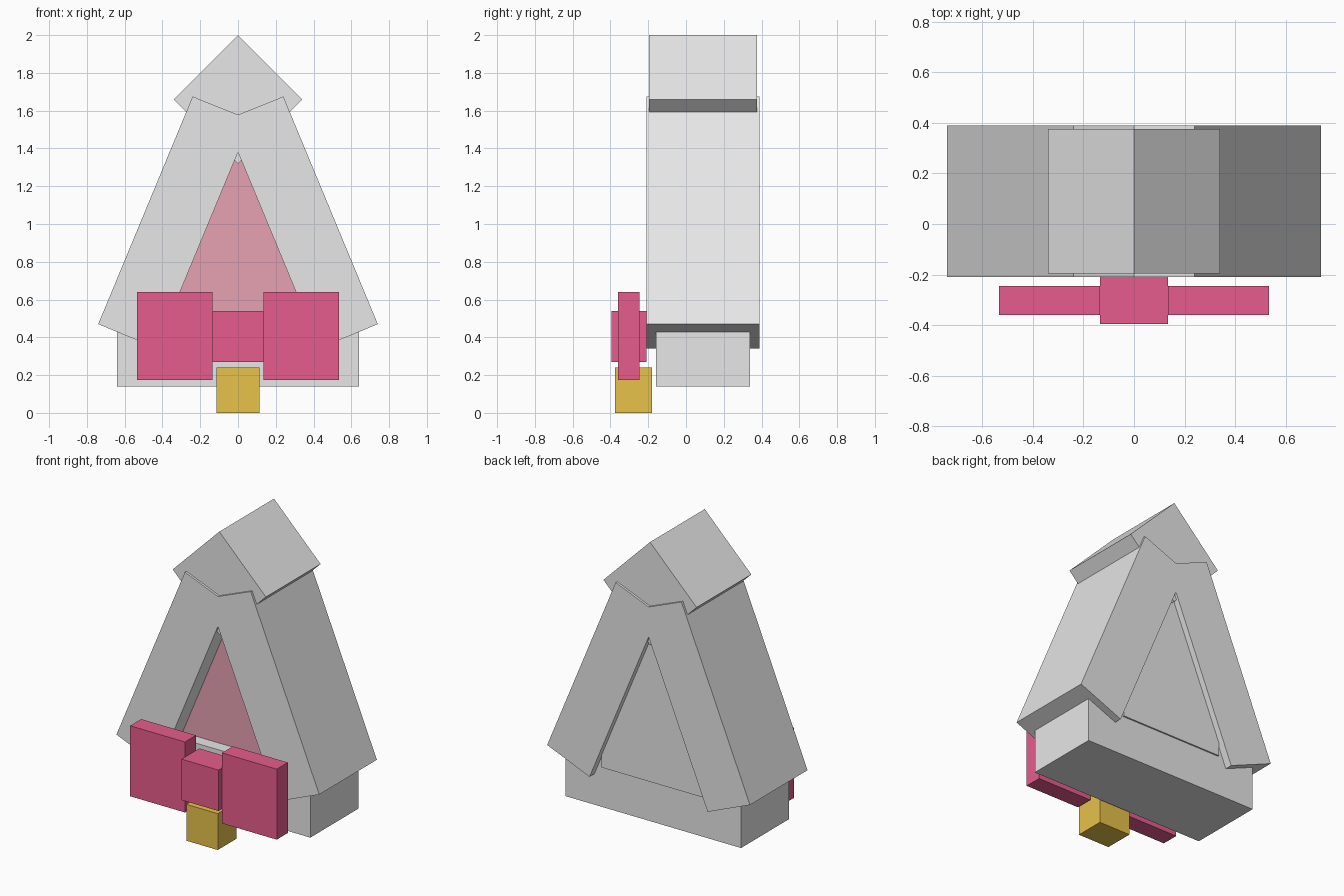
import bpy
import bmesh
from mathutils import Vector

cube = bpy.data.objects.get("Cube")
if cube:
    bpy.data.objects.remove(cube, do_unlink=True)


def material(name, rgb):
    mat = bpy.data.materials.new(name)
    mat.use_nodes = True
    color = (*rgb, 1.0)
    mat.diffuse_color = color
    mat.node_tree.nodes["Principled BSDF"].inputs["Base Color"].default_value = color
    return mat


grey = material("light_grey", (0.8, 0.8, 0.8))
pink = material("pink", (0.8, 0.107, 0.266))
pale_pink = material("pale_pink", (0.8, 0.36, 0.45))
yellow = material("yellow", (0.8, 0.54, 0.07))


def prism(name, profile, y0, y1, mat):
    """Extrude an x-z outline from y0 back to y1."""
    bm = bmesh.new()
    face = bm.faces.new([bm.verts.new((x, y0, z)) for x, z in profile])
    moved = bmesh.ops.extrude_face_region(bm, geom=[face])["geom"]
    verts = [g for g in moved if isinstance(g, bmesh.types.BMVert)]
    bmesh.ops.translate(bm, verts=verts, vec=Vector((0, y1 - y0, 0)))
    bmesh.ops.recalc_face_normals(bm, faces=bm.faces)
    mesh = bpy.data.meshes.new(name)
    bm.to_mesh(mesh)
    bm.free()
    mesh.materials.append(mat)
    obj = bpy.data.objects.new(name, mesh)
    bpy.context.collection.objects.link(obj)
    return obj


def box(name, x0, x1, y0, y1, z0, z1, mat):
    return prism(name, [(x0, z0), (x1, z0), (x1, z1), (x0, z1)], y0, y1, mat)


# Steep roof: two leaning slabs joined at the top
half = [(0.24, 1.675), (0.74, 0.47), (0.431, 0.342)]
mirrored = [(-x, z) for x, z in reversed(half)]
prism("steep_roof", [(0, 1.578)] + half + [(0, 1.38)] + mirrored, -0.21, 0.39, grey)

# Ridge cap: square beam turned on its corner
prism("ridge_cap", [(0, 2.0), (0.34, 1.66), (0, 1.32), (-0.34, 1.66)], -0.195, 0.375, grey)

# Base and the room between the slabs, with a painted front wall
box("base", -0.64, 0.64, -0.16, 0.34, 0.14, 0.54, grey)
room = box("inner_room", -0.37, 0.37, -0.08, 0.35, 0.405, 1.34, grey)
room.data.materials.append(pale_pink)
for poly in room.data.polygons:
    if poly.normal.y < -0.5:
        poly.material_index = 1

# Bow on the front: knot and two loops
box("bow_knot", -0.135, 0.135, -0.395, -0.21, 0.27, 0.54, pink)
for side, x0, x1 in (("left", 0.135, 0.535), ("right", -0.535, -0.135)):
    box("bow_loop_" + side, x0, x1, -0.36, -0.245, 0.175, 0.64, pink)

# Bell below the knot
box("bell", -0.115, 0.115, -0.375, -0.18, 0.0, 0.24, yellow)
